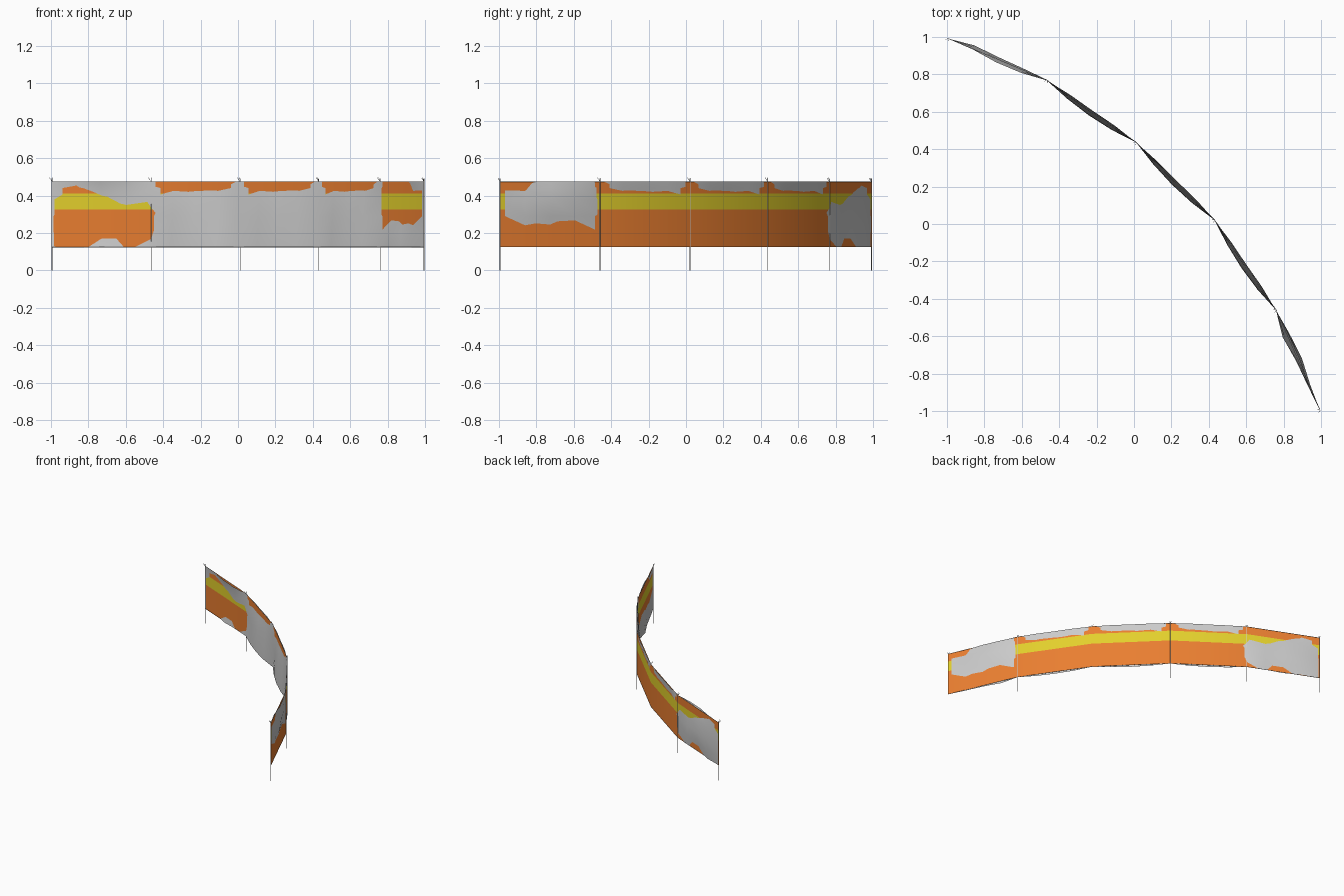
import bpy
from mathutils import Vector

if "Cube" in bpy.data.objects:
    bpy.data.objects.remove(bpy.data.objects["Cube"])

POSTS = [(-.994, .992), (-.464, .768), (.012, .437),
         (.431, .022), (.760, -.460), (.994, -.994)]
P = [Vector((x, y, 0)) for x, y in POSTS]


def material(name, rgb):
    m = bpy.data.materials.new(name)
    m.diffuse_color = (*rgb, 1)
    m.use_nodes = True
    m.node_tree.nodes["Principled BSDF"].inputs["Base Color"].default_value = m.diffuse_color
    return m


def outward(i):
    t = (P[i + 1] - P[i]).normalized()
    return Vector((-t.y, t.x, 0))


def make_sheet(name, columns, rows, mats=(), pick=None):
    """columns: list of lists of points, bottom to top."""
    n = rows
    verts = [p for c in columns for p in c]
    faces, idx = [], []
    for c in range(len(columns) - 1):
        for r in range(n - 1):
            a = c * n + r
            faces.append((a, a + n, a + n + 1, a + 1))
            idx.append(pick[r] if pick else 0)
    me = bpy.data.meshes.new(name)
    me.from_pydata(verts, [], faces)
    for m in mats:
        me.materials.append(m)
    for f, k in zip(me.polygons, idx):
        f.material_index = k
        f.use_smooth = True
    ob = bpy.data.objects.new(name, me)
    bpy.context.collection.objects.link(ob)
    return ob


def make_tube(name, paths, radius):
    cu = bpy.data.curves.new(name, 'CURVE')
    cu.dimensions = '3D'
    cu.bevel_depth = radius
    cu.bevel_resolution = 0
    cu.use_fill_caps = True
    for pts in paths:
        s = cu.splines.new('POLY')
        s.points.add(len(pts) - 1)
        for q, p in zip(s.points, pts):
            q.co = (*p, 1)
    ob = bpy.data.objects.new(name, cu)
    bpy.context.collection.objects.link(ob)
    return ob


def up(p, z):
    return Vector((p.x, p.y, z))


# Coloured sheet stretched straight between the posts, with a yellow band
orange = material("orange", (.82, .21, .03))
yellow = material("yellow", (.77, .63, .025))
levels = [.125, .325, .41, .475]
make_sheet("orange_sheet", [[up(p, z) for z in levels] for p in P], 4,
           (orange, yellow), (0, 1, 0))

# Grey sheet sagging through the coloured one; offsets in thousandths, outward
ROWS = [.125, .20, .29, .38, .44, .475]
COLS = [.25, .5, .75]
first = [(8, -9, 1), (18, 6, 6), (20, 12, 8), (12, 3, -4), (2, -6, -10), (-3, -18, -18)]
last = [(-27, -12, -8), (-18, -8, -5), (6, 8, 6), (14, 22, 6), (10, 16, -2), (6, 8, -6)]
middle = [(-20, -27, -21), (-17, -24, -19), (-11, -16, -12),
          (-6, -8, -6), (2, 3, 2), (6, 5, 7)]
grids = [first, middle, middle, middle, last]
at_post = [-1.5] * 6
second_post = [-2, 1.5, 1.5, -1.5, -1.5, -1.5]
columns = []
for i, p in enumerate(P):
    n = outward(min(i, 4))
    offs = second_post if i == 1 else at_post
    columns.append([up(p + n * o * .001, z) for o, z in zip(offs, ROWS)])
    if i < 5:
        for c, f in enumerate(COLS):
            base = p.lerp(P[i + 1], f)
            columns.append([up(base + n * grids[i][r][c] * .001, z)
                            for r, z in enumerate(ROWS)])
make_sheet("grey_sheet", columns, 6)

# Thin posts
make_tube("posts", [[up(p, 0), up(p, .49)] for p in P], .002)

# Small forked hooks on the post tops
hooks = []
for i, p in enumerate(P):
    n = outward(min(i, 4))
    t = Vector((n.y, -n.x, 0))
    hooks.append([up(p - t * .008 - n * .012, .495), up(p, .474),
                  up(p + t * .008 - n * .012, .495)])
make_tube("post_hooks", hooks, .0012)

# Ropes along the sheet edges
make_tube("edge_ropes", [[up(p, z) for p in P] for z in (.125, .475)], .0012)
